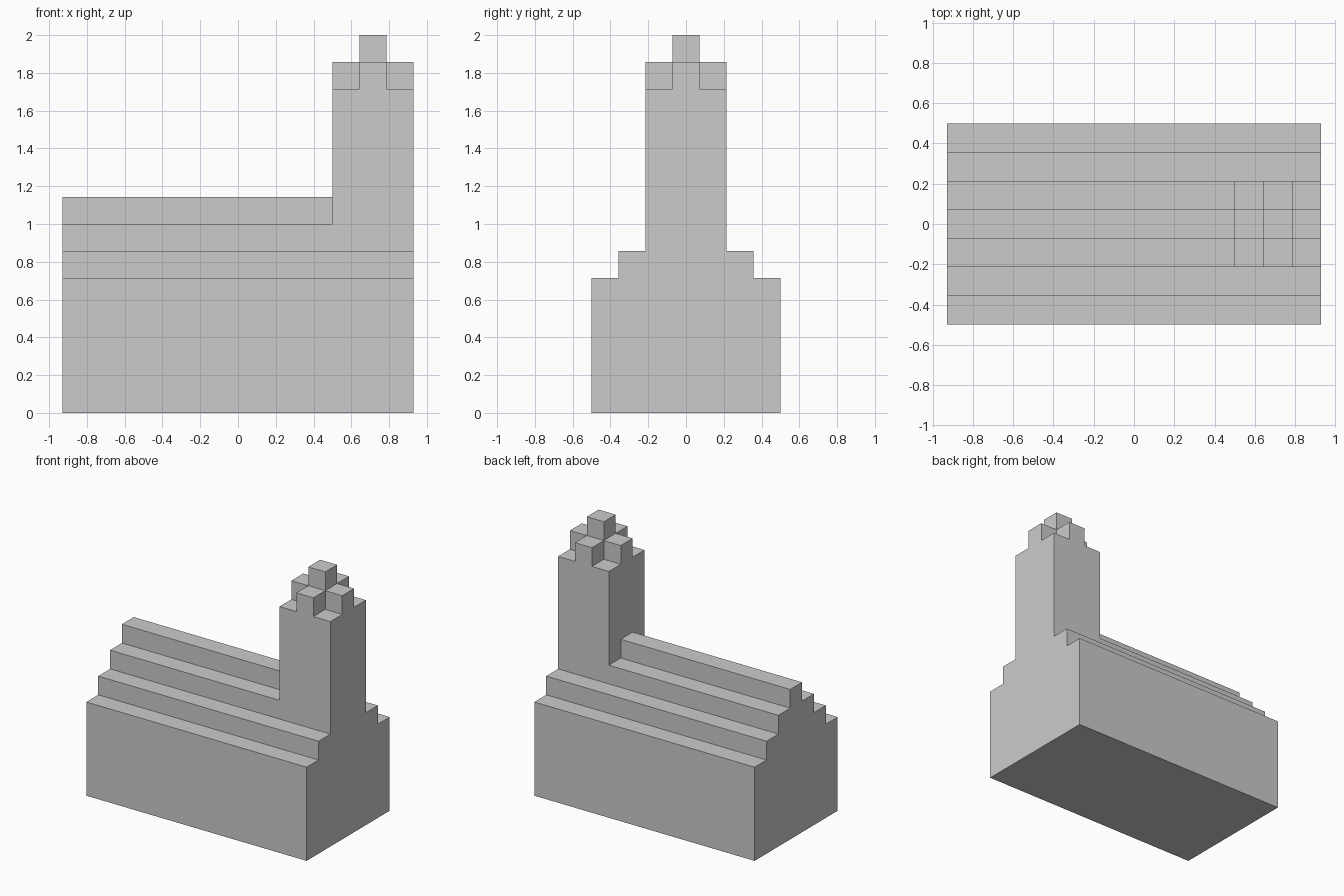
import bpy, bmesh
from mathutils import Vector

if "Cube" in bpy.data.objects:
    bpy.data.objects.remove(bpy.data.objects["Cube"])

U = 1 / 7  # every step of the model is one seventh of a unit


def prism(name, profile, place, direction):
    """Extrude a closed profile; place() maps a 2D point into space (in steps)."""
    bm = bmesh.new()
    face = bm.faces.new([bm.verts.new(Vector(place(a, b)) * U) for a, b in profile])
    new = bmesh.ops.extrude_face_region(bm, geom=[face])["geom"]
    verts = [v for v in new if isinstance(v, bmesh.types.BMVert)]
    bmesh.ops.translate(bm, verts=verts, vec=Vector(direction) * U)
    bmesh.ops.recalc_face_normals(bm, faces=bm.faces)
    mesh = bpy.data.meshes.new(name)
    bm.to_mesh(mesh)
    bm.free()
    obj = bpy.data.objects.new(name, mesh)
    bpy.context.collection.objects.link(obj)
    return obj


def square(r):
    return [(-r, -r), (r, -r), (r, r), (-r, r)]


# Hall: stepped gable cross-section run along the whole length
half = [(3.5, 0), (3.5, 5), (2.5, 5), (2.5, 6), (1.5, 6), (1.5, 7)]
gable = half + [(-y, z) for y, z in reversed(half)]
prism("hall", gable, lambda y, z: (-6.5, y, z), (13, 0, 0))

# Roof ridge: stops against the tower
ridge = [(-0.5, 7), (0.5, 7), (0.5, 8), (-0.5, 8)]
prism("roof_ridge", ridge, lambda y, z: (-6.5, y, z), (10, 0, 0))

# Tower: square shaft, cross-shaped crown, small cube on top
cross = [(-1.5, -.5), (-.5, -.5), (-.5, -1.5), (.5, -1.5), (.5, -.5), (1.5, -.5),
         (1.5, .5), (.5, .5), (.5, 1.5), (-.5, 1.5), (-.5, .5), (-1.5, .5)]
for name, outline, base, height in (("tower_shaft", square(1.5), 7, 5),
                                    ("tower_crown", cross, 12, 1),
                                    ("tower_cap", square(0.5), 13, 1)):
    prism(name, outline, lambda x, y: (5 + x, y, base), (0, 0, height))
